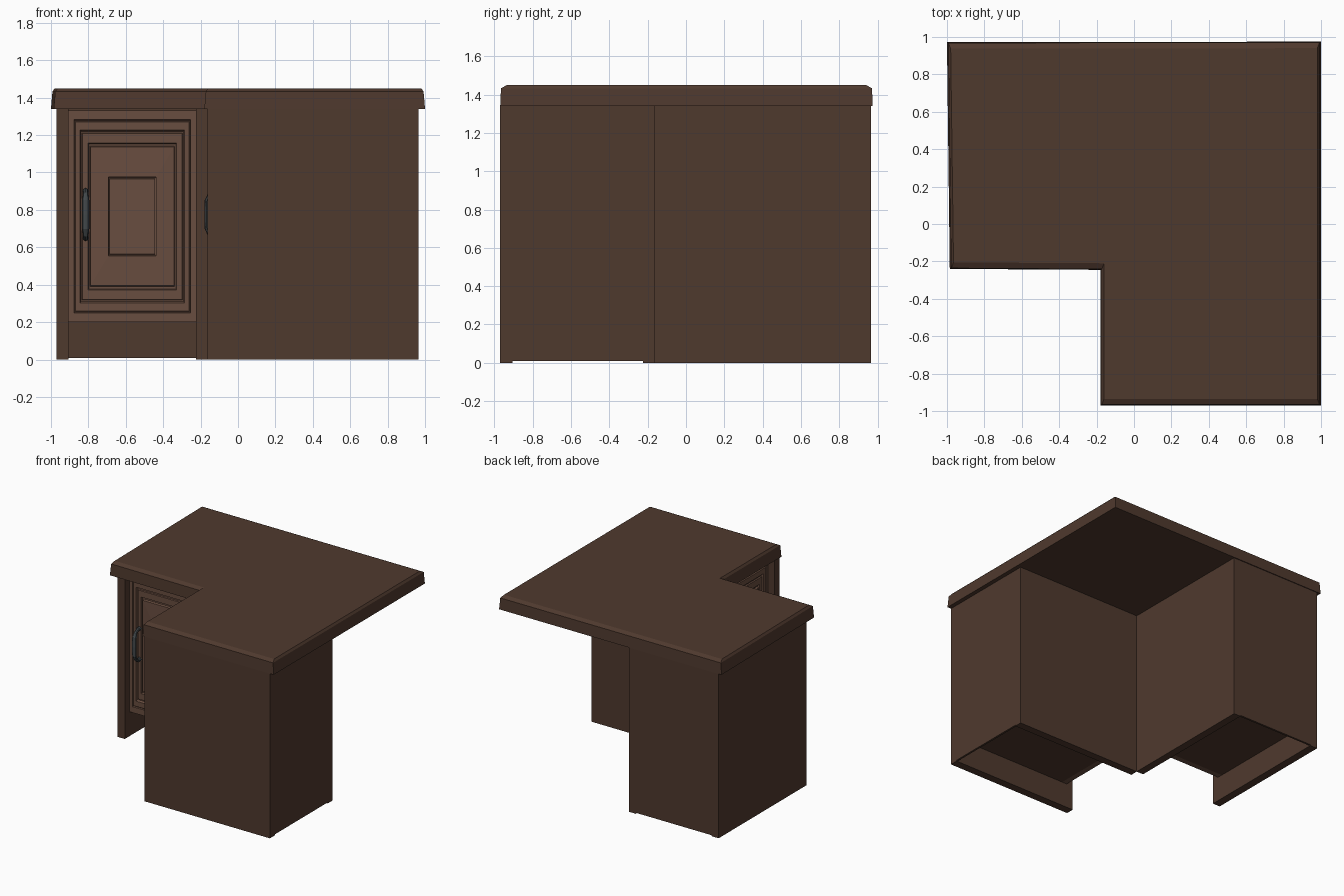
import bpy, bmesh, math
from mathutils import Vector

if "Cube" in bpy.data.objects:
    bpy.data.objects.remove(bpy.data.objects["Cube"])


def material(name, rgb):
    m = bpy.data.materials.new(name)
    m.diffuse_color = (*rgb, 1)
    m.use_nodes = True
    m.node_tree.nodes["Principled BSDF"].inputs["Base Color"].default_value = m.diffuse_color
    return m


WOOD = material("dark_wood", (0.078, 0.041, 0.027))
DOOR = material("door_wood", (0.14, 0.074, 0.05))
METAL = material("dark_metal", (0.055, 0.065, 0.07))


def loft(name, rings, mat, swap=False, smooth=False):
    """Skin a stack of equal-length rings, cap both ends; swap mirrors x and y."""
    bm = bmesh.new()
    rows = [[bm.verts.new((p[1], p[0], p[2]) if swap else p) for p in r] for r in rings]
    n = len(rows[0])
    for a, b in zip(rows, rows[1:]):
        for i in range(n):
            j = (i + 1) % n
            bm.faces.new((a[i], a[j], b[j], b[i]))
    bm.faces.new(rows[0])
    bm.faces.new(rows[-1])
    bmesh.ops.recalc_face_normals(bm, faces=bm.faces)
    for f in bm.faces:
        f.smooth = smooth
    me = bpy.data.meshes.new(name)
    bm.to_mesh(me)
    bm.free()
    me.materials.append(mat)
    ob = bpy.data.objects.new(name, me)
    bpy.context.collection.objects.link(ob)
    return ob


def box(name, x0, x1, y0, y1, z0, z1, swap):
    rings = [[(x0, y0, z), (x1, y0, z), (x1, y1, z), (x0, y1, z)] for z in (z0, z1)]
    return loft(name, rings, WOOD, swap)


# L-shaped countertop with a slightly sloped edge and chamfered rim
outline = [((-1.0, 0.972), (1, -1)), ((-0.985, -0.24), (1, 1)), ((-0.18, -0.245), (1, 1)),
           ((-0.18, -0.97), (1, 1)), ((1.0, -0.97), (-1, 1)), ((1.0, 0.975), (-1, -1))]


def top_ring(z, dx, dy):
    return [(p[0] + d[0] * dx, p[1] + d[1] * dy, z) for p, d in outline]


loft("countertop", [top_ring(1.34, 0, 0), top_ring(1.433, 0.008, 0.004),
                    top_ring(1.45, 0.02, 0.035)], WOOD)

# Door relief: (scale of rectangle, y depth)
RELIEF = [(1, -0.06), (1, -0.105), (0.915, -0.105), (0.91, -0.094), (0.9, -0.094),
          (0.895, -0.105), (0.82, -0.105), (0.805, -0.09), (0.79, -0.09), (0.785, -0.1),
          (0.695, -0.1), (0.685, -0.086), (0.665, -0.086), (0.655, -0.1),
          (0.375, -0.105), (0.37, -0.095), (0.36, -0.095), (0.355, -0.105)]
CX, CZ, HW, HH = -0.565, 0.765, 0.34, 0.565

# Handle path: (y, z, half width, half depth)
HANDLE = [(-0.09, 0.65, 0.017, 0.017), (-0.125, 0.65, 0.013, 0.015),
          (-0.15, 0.665, 0.013, 0.012), (-0.167, 0.70, 0.02, 0.011),
          (-0.169, 0.775, 0.02, 0.011), (-0.167, 0.85, 0.02, 0.011),
          (-0.15, 0.885, 0.013, 0.012), (-0.125, 0.9, 0.013, 0.015),
          (-0.09, 0.9, 0.017, 0.017)]


def handle_rings():
    pts = [Vector((-0.815, y, z)) for y, z, _, _ in HANDLE]
    rings = []
    for i, p in enumerate(pts):
        t = (pts[min(i + 1, len(pts) - 1)] - pts[max(i - 1, 0)]).normalized()
        side = Vector((1, 0, 0))
        out = side.cross(t)
        _, _, w, d = HANDLE[i]
        rings.append([p + side * w * math.cos(a) + out * d * math.sin(a)
                      for a in (k * math.tau / 8 for k in range(8))])
    return rings


# Two matching cabinets, mirrored across the diagonal of the corner
for side, swap in (("left", False), ("right", True)):
    # Full-depth side panels
    box(side + "_outer_panel", -0.97, -0.905, -0.163, 0.966, 0, 1.34, swap)
    box(side + "_inner_panel", -0.225, -0.163, -0.163, 0.966, 0, 1.34, swap)
    # Carcass above the open toe space, and back panel
    box(side + "_carcass", -0.905, -0.225, -0.07, 0.95, 0.2, 1.34, swap)
    box(side + "_back_panel", -0.905, -0.225, 0.95, 0.966, 0.008, 1.34, swap)
    # Panelled door
    rings = [[(CX + sx * HW * s, y, CZ + sz * HH * s)
              for sx, sz in ((-1, -1), (1, -1), (1, 1), (-1, 1))] for s, y in RELIEF]
    loft(side + "_door", rings, DOOR, swap)
    # Bowed pull handle
    loft(side + "_handle", handle_rings(), METAL, swap)
